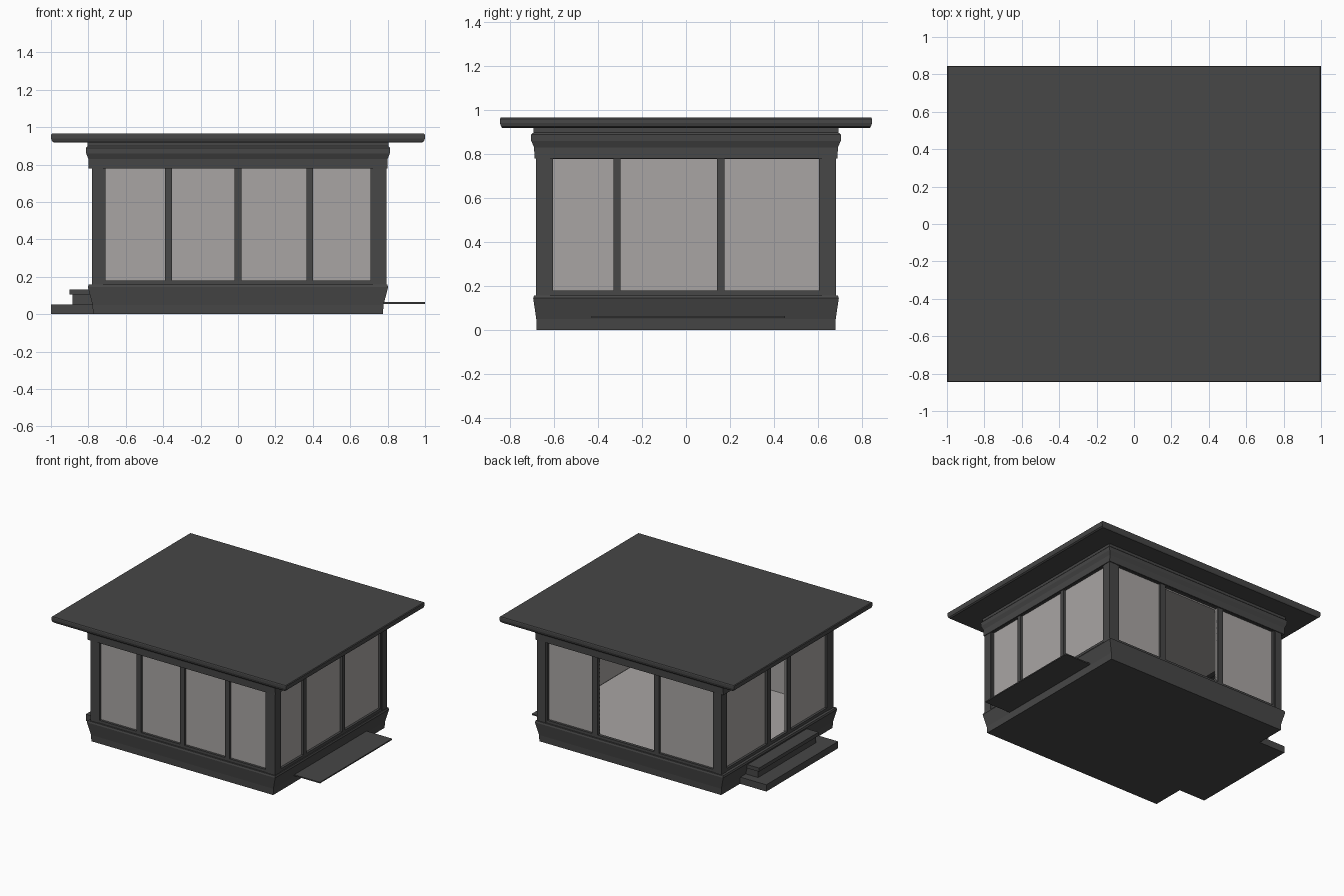
import bpy
import bmesh

if "Cube" in bpy.data.objects:
    bpy.data.objects.remove(bpy.data.objects["Cube"])


def material(name, rgb):
    m = bpy.data.materials.new(name)
    m.diffuse_color = (*rgb, 1)
    m.use_nodes = True
    m.node_tree.nodes["Principled BSDF"].inputs["Base Color"].default_value = m.diffuse_color
    return m


DARK = material("dark grey frame", (0.063, 0.063, 0.063))
PALE = material("pale warm grey panel", (0.395, 0.377, 0.368))


def finish(bm, name, mat):
    bmesh.ops.recalc_face_normals(bm, faces=bm.faces)
    me = bpy.data.meshes.new(name)
    bm.to_mesh(me)
    bm.free()
    me.materials.append(mat)
    ob = bpy.data.objects.new(name, me)
    bpy.context.collection.objects.link(ob)
    return ob


def loft(name, rings, mat):
    """Stack of rectangles (half_x, half_y, z), capped at both ends."""
    bm = bmesh.new()
    prev = None
    for hx, hy, z in rings:
        ring = [bm.verts.new((sx * hx, sy * hy, z))
                for sx, sy in ((-1, -1), (1, -1), (1, 1), (-1, 1))]
        if prev:
            for i in range(4):
                j = (i + 1) % 4
                bm.faces.new((prev[i], prev[j], ring[j], ring[i]))
        else:
            bm.faces.new(ring[::-1])
        prev = ring
    bm.faces.new(prev)
    return finish(bm, name, mat)


def box(name, x, y, z, mat):
    bm = bmesh.new()
    bmesh.ops.create_cube(bm, size=1)
    for v in bm.verts:
        v.co = [(lo + hi) / 2 + c * (hi - lo)
                for c, (lo, hi) in zip(v.co, (x, y, z))]
    return finish(bm, name, mat)


# Roof slab, cornice and flared plinth
loft("roof", [(0.985, 0.835, 0.918), (0.995, 0.84, 0.925), (1, 0.845, 0.94),
              (1, 0.845, 0.96), (0.995, 0.842, 0.965)], DARK)
loft("cornice", [(0.80, 0.688, 0.78), (0.80, 0.69, 0.83), (0.812, 0.703, 0.86),
                 (0.814, 0.703, 0.888), (0.805, 0.692, 0.898), (0.805, 0.692, 0.92)], DARK)
loft("plinth", [(0.775, 0.678, 0), (0.778, 0.68, 0.05),
                (0.803, 0.694, 0.145), (0.798, 0.69, 0.158)], DARK)

# Pale interior floor and ceiling
box("floor", (-0.75, 0.75), (-0.65, 0.65), (0.155, 0.168), PALE)
box("ceiling", (-0.75, 0.75), (-0.65, 0.65), (0.77, 0.782), PALE)

# Corner posts
for sx, ex, xn in ((-1, 0.78, "left"), (1, 0.795, "right")):
    for sy, yn in ((-1, "front"), (1, "back")):
        box(f"{yn}_{xn}_post", sorted((sx * 0.722, sx * ex)),
            sorted((sy * 0.618, sy * 0.682)), (0.15, 0.79), DARK)


def wall(name, axis, side, outer, span, mullions, open_bay=None):
    """One glazed wall: rails, mullions and a panel in each closed bay."""
    def part(label, a, z, depth, mat):
        d = sorted((side * (outer - depth[0]), side * (outer - depth[1])))
        box(f"{name}_{label}", a if axis == "x" else d,
            d if axis == "x" else a, z, mat)

    frame = (0.004, 0.028)
    edges = [(-span, -span)] + mullions + [(span, span)]
    for i, (a, b) in enumerate(mullions):
        part(f"mullion_{i + 1}", (a, b), (0.155, 0.785), (0.004, 0.032), DARK)
    for s, label in ((-1, "first_stile"), (1, "last_stile")):
        part(label, sorted((s * span, s * (span + 0.015))), (0.155, 0.785), frame, DARK)
    part("bottom_rail", (-span, span), (0.155, 0.18), frame, DARK)
    part("top_rail", (-span, span), (0.778, 0.79), frame, DARK)
    for i in range(len(edges) - 1):
        if i == open_bay:
            continue
        # Panels run on behind the mullions so the inside is an unbroken lining
        a = edges[i][0] if i else -span - 0.04
        b = edges[i + 1][1] if i < len(edges) - 2 else span + 0.04
        part(f"panel_{i + 1}", (a, b), (0.16, 0.78), (0.022, 0.034), PALE)


wall("front", "x", -1, 0.682, 0.708, [(-0.39, -0.352), (-0.02, 0.02), (0.365, 0.402)])
wall("right", "y", 1, 0.795, 0.605, [(-0.33, -0.298), (0.14, 0.175)])
wall("back", "x", 1, 0.682, 0.705, [(-0.245, -0.2), (0.28, 0.325)], open_bay=1)
wall("left", "y", -1, 0.78, 0.61, [(-0.17, -0.13), (0.075, 0.118)], open_bay=1)

# Entrance steps on the left
box("lower_step", (-1, -0.77), (-0.425, 0.45), (0, 0.052), DARK)
box("upper_step_riser", (-0.885, -0.77), (-0.32, 0.385), (0.052, 0.107), DARK)
box("upper_step_tread", (-0.9, -0.78), (-0.33, 0.395), (0.105, 0.133), DARK)

# Thin landing plate on the right
box("landing_plate", (0.77, 1), (-0.43, 0.45), (0.055, 0.064), DARK)
